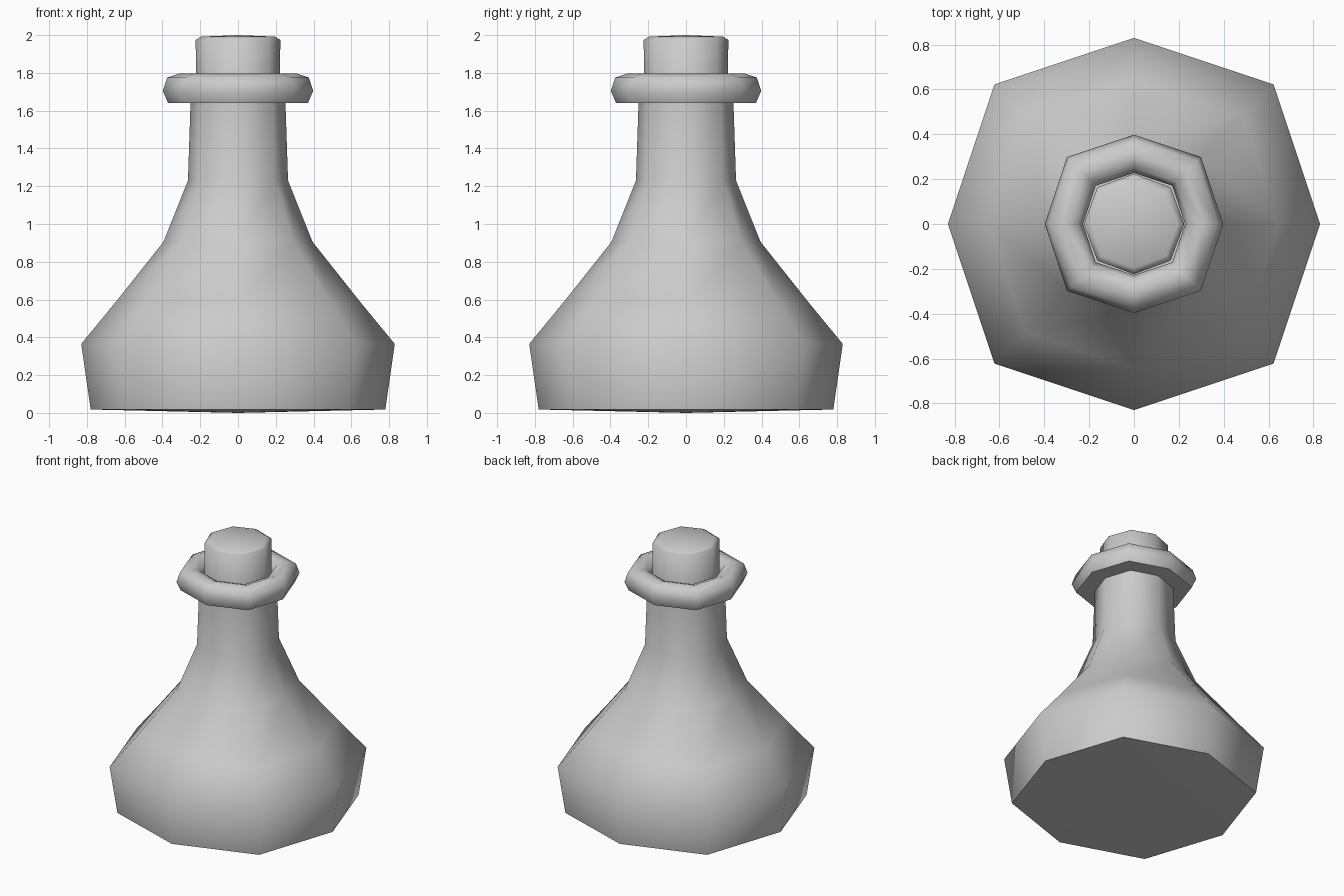
import bpy, bmesh, math

if "Cube" in bpy.data.objects:
    bpy.data.objects.remove(bpy.data.objects["Cube"])

SIDES = 8


def lathe(name, profile, diag, closed=False, angle=50):
    """Spin an (r, z) profile in 8 steps; diag widens the diagonal corners a little."""
    bm = bmesh.new()
    rows = []
    for r, z in profile:
        if r == 0:
            rows.append([bm.verts.new((0, 0, z))] * SIDES)
            continue
        row = []
        for i in range(SIDES):
            a = i * math.tau / SIDES
            k = r * (diag if i % 2 else 1)
            row.append(bm.verts.new((k * math.cos(a), k * math.sin(a), z)))
        rows.append(row)
    pairs = list(zip(rows, rows[1:]))
    if closed:
        pairs.append((rows[-1], rows[0]))
    for lo, hi in pairs:
        for i in range(SIDES):
            j = (i + 1) % SIDES
            corners = list(dict.fromkeys((lo[i], lo[j], hi[j], hi[i])))
            bm.faces.new(corners)
    bmesh.ops.recalc_face_normals(bm, faces=bm.faces[:])
    mesh = bpy.data.meshes.new(name)
    bm.to_mesh(mesh)
    bm.free()
    obj = bpy.data.objects.new(name, mesh)
    bpy.context.collection.objects.link(obj)
    bpy.ops.object.select_all(action='DESELECT')
    obj.select_set(True)
    bpy.context.view_layer.objects.active = obj
    bpy.ops.object.shade_smooth_by_angle(angle=math.radians(angle))
    return obj


# Flask body and neck
lathe("flask_body", [(0, 0), (0.78, 0.018), (0.83, 0.365), (0.645, 0.59),
                     (0.395, 0.905), (0.265, 1.23), (0.25, 1.68)], 1.06, angle=65)

# Rounded lip around the neck
lathe("neck_lip", [(0.24, 1.64), (0.37, 1.64), (0.398, 1.705), (0.375, 1.775),
                   (0.31, 1.797), (0.25, 1.775), (0.228, 1.71)], 1.06, closed=True, angle=60)

# Cork stopper
lathe("stopper", [(0, 1.66), (0.222, 1.66), (0.224, 1.975), (0.195, 1.992), (0, 2.0)],
      1.03, angle=65)
